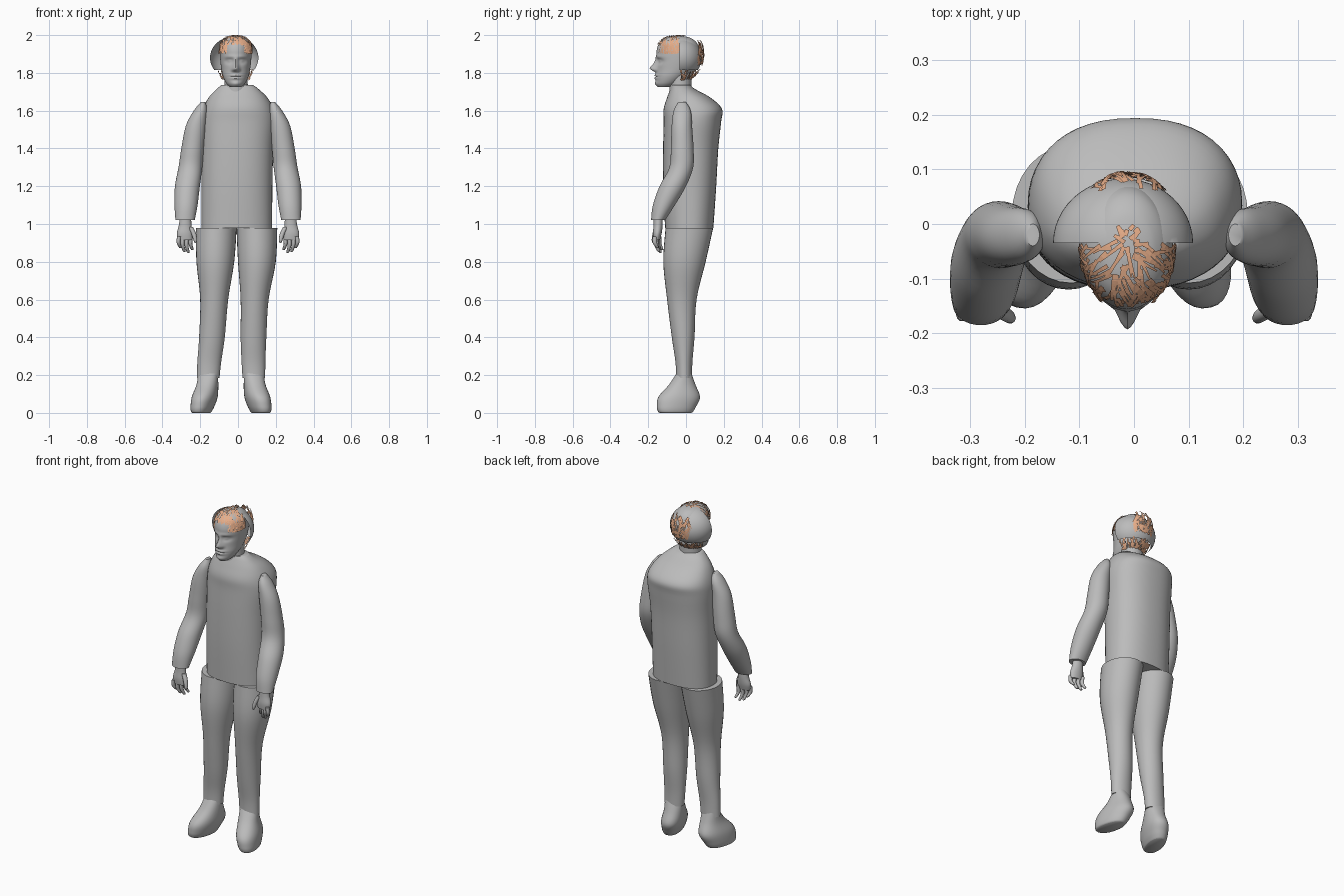
import bpy, bmesh, math, random
from mathutils import Vector
from mathutils.bvhtree import BVHTree

cube = bpy.data.objects.get("Cube")
if cube:
    bpy.data.objects.remove(cube, do_unlink=True)


def material(name, colour):
    mat = bpy.data.materials.new(name)
    mat.use_nodes = True
    mat.diffuse_color = (*colour, 1)
    mat.node_tree.nodes["Principled BSDF"].inputs["Base Color"].default_value = (*colour, 1)
    return mat


GREY = material("plain grey", (0.5, 0.5, 0.5))
TAN = material("tan hair", (0.8, 0.42, 0.25))


def finish(name, bm, mat, smooth=True):
    mesh = bpy.data.meshes.new(name)
    bm.to_mesh(mesh)
    bm.free()
    if smooth:
        mesh.shade_smooth()
        mesh.set_sharp_from_angle(angle=math.radians(50))
    mesh.materials.append(mat)
    obj = bpy.data.objects.new(name, mesh)
    bpy.context.collection.objects.link(obj)
    return obj


def resample(sections, steps):
    """Smooth curve through the cross-sections."""
    pts = [Vector(s) for s in sections]
    pts = [pts[0]] + pts + [pts[-1]]
    out = []
    for a, b, c, d in zip(pts, pts[1:], pts[2:], pts[3:]):
        for i in range(steps):
            t = i / steps
            out.append(b + (c - a) * (t / 2) + (a * 2 - b * 5 + c * 4 - d) * (t * t / 2)
                       + (b * 3 - a - c * 3 + d) * (t ** 3 / 2))
    return out + [pts[-1]]


def loft(sections, sides=32, steps=5, power=2.0, yaw=0.0):
    """Skin over rings given as (centre x, centre y, z, radius x, radius y)."""
    bm = bmesh.new()
    rings = []
    for cx, cy, z, rx, ry in resample(sections, steps):
        ring = []
        for i in range(sides):
            a = math.tau * i / sides
            c, s = math.cos(a), math.sin(a)
            x = rx * math.copysign(abs(c) ** (2 / power), c)
            y = ry * math.copysign(abs(s) ** (2 / power), s)
            ring.append(bm.verts.new((cx + x * math.cos(yaw) - y * math.sin(yaw),
                                      cy + x * math.sin(yaw) + y * math.cos(yaw), z)))
        rings.append(ring)
    for low, high in zip(rings, rings[1:]):
        for i in range(sides):
            j = (i + 1) % sides
            bm.faces.new((low[i], low[j], high[j], high[i]))
    bm.faces.new(rings[0])
    bm.faces.new(rings[-1])
    bmesh.ops.recalc_face_normals(bm, faces=bm.faces)
    return bm


# Torso with sloping shoulders and collar
finish("torso", loft([
    (-.006, .017, .98, .187, .128), (-.006, .02, 1.2, .188, .14),
    (-.003, .025, 1.4, .19, .146), (.002, .034, 1.54, .196, .152),
    (.002, .036, 1.61, .186, .154), (0, .014, 1.67, .155, .114),
    (-.002, -.018, 1.715, .11, .065), (-.004, -.025, 1.735, .085, .05)],
    sides=48, power=2.3), GREY)

finish("neck", loft([(-.01, -.03, 1.66, .068, .06), (-.01, -.03, 1.73, .062, .058),
                     (-.01, -.03, 1.82, .06, .06)]), GREY)

# Legs: shared depth profile, one centre line per side
LEG = [(.98, .018, .108, .126), (.8, -.008, .1, .112), (.6, -.022, .074, .078),
       (.4, -.015, .068, .06), (.27, -.011, .063, .045), (.185, -.01, .06, .042)]
FOOT = [(.215, -.01, 0, .052, .036), (.15, -.02, .004, .056, .07),
        (.085, -.036, .018, .063, .112), (.035, -.05, .03, .058, .106),
        (.008, -.055, .036, .05, .095), (0, -.055, .036, .044, .086)]
for side, sign, line in (("right", -1, (.115, .12, .126, .138, .152, .158)),
                         ("left", 1, (.1, .1, .088, .082, .082, .084))):
    finish(side + "_leg", loft([(sign * x, y, z, rx, ry)
                                for x, (z, y, rx, ry) in zip(line, LEG)]), GREY)
    finish(side + "_foot", loft([(sign * (line[-1] + out), y, z, rx, ry)
                                 for z, y, out, rx, ry in FOOT],
                                power=2.2, yaw=sign * .25), GREY)

# Arms bend forward at the elbow
ARM = [(.185, -.02, 1.645, .012, .02), (.198, -.02, 1.6, .036, .045),
       (.222, -.022, 1.52, .054, .054), (.24, -.02, 1.4, .06, .06),
       (.252, -.025, 1.3, .063, .063), (.268, -.07, 1.2, .066, .07),
       (.275, -.117, 1.1, .061, .058), (.28, -.148, 1.02, .051, .037)]
PALM = [(.278, -.147, 1.03, .03, .024), (.28, -.148, .99, .034, .024),
        (.282, -.152, .95, .042, .023), (.28, -.155, .915, .038, .017)]
for side, sign in (("right", -1), ("left", 1)):
    def limb(name, rows, sides=32):
        finish(side + "_" + name, loft([(sign * r[0], *r[1:]) for r in rows], sides), GREY)

    limb("arm", ARM)
    limb("palm", PALM, 20)
    for k, tip in enumerate((.872, .852, .847, .862)):
        x = .312 - .021 * k
        y = -.165 + .008 * k
        limb("finger_%d" % (k + 1), [
            (x, y, .935, .011, .012), (x + .003, y, (tip + .93) / 2, .01, .012),
            (x - .006, y + .012, tip + .006, .008, .009),
            (x - .007, y + .014, tip, .003, .003)], 10)
    limb("thumb", [(.252, -.155, .985, .014, .014), (.235, -.165, .95, .013, .013),
                   (.226, -.172, .915, .01, .01), (.225, -.174, .9, .004, .004)], 10)

# Head, with the face shaped by soft pushes along its front
head = loft([
    (-.012, -.11, 1.725, .03, .038), (-.012, -.097, 1.745, .05, .06),
    (-.012, -.075, 1.78, .067, .084), (-.012, -.052, 1.82, .076, .103),
    (-.012, -.043, 1.87, .082, .111), (-.012, -.042, 1.92, .083, .113),
    (-.012, -.042, 1.96, .075, .098), (-.012, -.042, 1.985, .05, .066),
    (-.012, -.042, 1.995, .018, .025)], sides=80, steps=9)
FACE = [(0, 1.824, .011, .012, .03), (0, 1.85, .009, .02, .016),     # nose
        (.014, 1.817, .007, .007, .01), (.032, 1.862, .017, .01, -.013),  # nostrils, sockets
        (.032, 1.862, .009, .006, .008), (.03, 1.885, .022, .007, .005),  # eyes, brows
        (0, 1.787, .02, .005, .008), (0, 1.772, .017, .005, .008),   # lips
        (0, 1.78, .022, .002, -.005), (0, 1.742, .02, .01, .008)]    # mouth, chin
for v in head.verts:
    if v.co.y < -.07:
        x = abs(v.co.x + .012)
        for fx, fz, sx, sz, push in FACE:
            v.co.y -= push * math.exp(-((x - fx) / sx) ** 2 / 2 - ((v.co.z - fz) / sz) ** 2 / 2)
head.normal_update()
scalp = BVHTree.FromBMesh(head)
finish("head", head, GREY)

# Half-dome cap of hair around the sides and back
cap = bmesh.new()
bmesh.ops.create_uvsphere(cap, u_segments=48, v_segments=32, radius=1)
for v in cap.verts:
    v.co = Vector((v.co.x * .128 - .02, v.co.y * .118 - .035, v.co.z * .113 + 1.88))
for point, normal in (((0, -.035, 0), (0, -1, 0)), ((0, 0, 1.815), (0, 0, -1))):
    bmesh.ops.bisect_plane(cap, geom=cap.verts[:] + cap.edges[:] + cap.faces[:],
                           plane_co=point, plane_no=normal, clear_outer=True)
finish("hair_cap", cap, GREY)

# Loose locks: narrow ribbons laid over the scalp
random.seed(7)
CENTRE = Vector((-.012, -.035, 1.87))


def on_scalp(direction, lift):
    hit, normal, _, _ = scalp.ray_cast(CENTRE + direction * .5, -direction)
    return hit + direction * lift, direction


def in_front(p):
    x = abs(p.x + .012)
    return p.z > (1.945 if x < .045 else 1.9) and p.y < (.0 if x < .025 else -.035)


def at_back(p):
    return p.y > .06 and 1.84 < p.z < 1.985


def at_nape(p):
    return 1.755 < p.z < 1.82 and p.y > -.03


def locks(name, zone, count, lift, width):
    bm = bmesh.new()
    made = tries = 0
    while made < count and tries < 20000:
        tries += 1
        d = Vector([random.gauss(0, 1) for _ in range(3)]).normalized()
        if not zone(on_scalp(d, lift)[0]):
            continue
        # Comb mostly downwards with a random slant
        down = (Vector((0, 0, -1)) + d * d.z).normalized()
        heading = (down + d.cross(down) * random.uniform(-.8, .8)).normalized()
        rise = lift + random.uniform(-.001, .003)
        previous = None
        for step in range(6):
            p, n = on_scalp((d + heading * step * .09).normalized(), rise)
            if not zone(p):
                break
            edge = n.cross(heading).normalized() * width * (1 - step / 9)
            pair = [bm.verts.new(p - edge), bm.verts.new(p + edge)]
            if previous:
                bm.faces.new((previous[0], previous[1], pair[1], pair[0]))
            previous = pair
        made += 1
    finish(name, bm, TAN, smooth=False)


locks("front_hair", in_front, 230, .004, .004)
locks("back_hair", at_back, 130, .024, .004)
locks("nape_hair", at_nape, 110, .022, .004)
